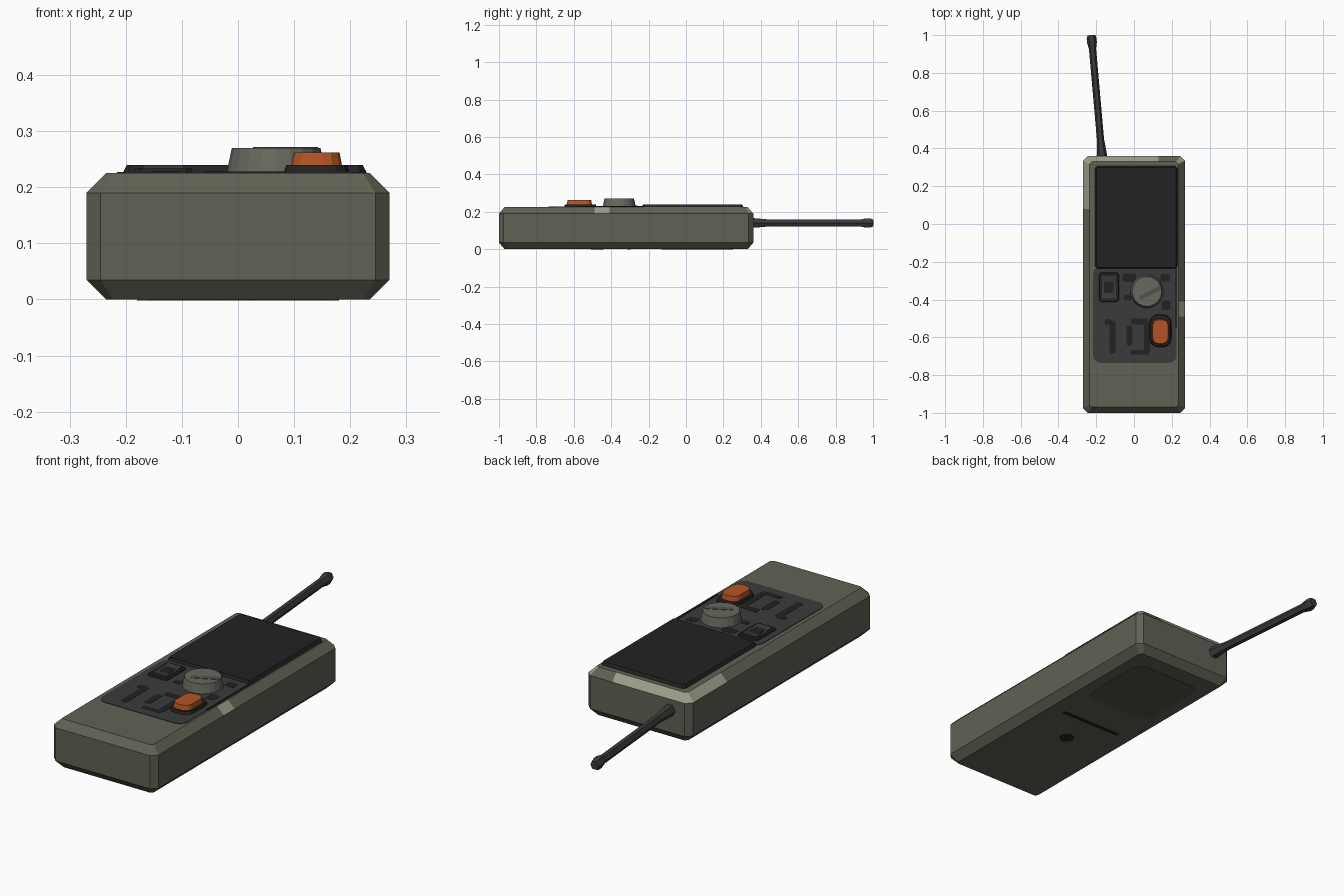
import bpy, bmesh, math
from mathutils import Vector

if "Cube" in bpy.data.objects:
    bpy.data.objects.remove(bpy.data.objects["Cube"])


def material(name, rgb):
    m = bpy.data.materials.new(name)
    m.diffuse_color = (*rgb, 1)
    m.use_nodes = True
    m.node_tree.nodes["Principled BSDF"].inputs["Base Color"].default_value = m.diffuse_color
    return m


OLIVE = material("olive_shell", (0.12, 0.12, 0.09))
KNOB = material("grey_green", (0.135, 0.14, 0.11))
PALE = material("worn_edge", (0.34, 0.34, 0.26))
DARK = material("dark_grey", (0.043, 0.043, 0.044))
BLACK = material("black", (0.016, 0.016, 0.016))
ORANGE = material("orange", (0.45, 0.09, 0.018))
PLATE = material("grey_plate", (0.085, 0.085, 0.072))


def finish(bm, name, *mats):
    bmesh.ops.recalc_face_normals(bm, faces=bm.faces)
    me = bpy.data.meshes.new(name)
    bm.to_mesh(me)
    bm.free()
    for m in mats:
        me.materials.append(m)
    ob = bpy.data.objects.new(name, me)
    bpy.context.collection.objects.link(ob)
    return ob


def rounded(cx, cy, hx, hy, r, n=1):
    """Rectangle outline with each corner turned in n steps."""
    pts = []
    for q, (sx, sy) in enumerate([(1, 1), (-1, 1), (-1, -1), (1, -1)]):
        for i in range(n + 1):
            a = math.pi / 2 * (q + i / n)
            pts.append((cx + sx * (hx - r) + r * math.cos(a),
                        cy + sy * (hy - r) + r * math.sin(a)))
    return pts


def loft_mesh(rings):
    """Skin a stack of matching 3D rings and cap both ends."""
    bm = bmesh.new()
    rows = [[bm.verts.new(p) for p in ring] for ring in rings]
    n = len(rows[0])
    for a, b in zip(rows, rows[1:]):
        for i in range(n):
            j = (i + 1) % n
            bm.faces.new((a[i], a[j], b[j], b[i]))
    bm.faces.new(rows[0][::-1])
    bm.faces.new(rows[-1])
    return bm


def flat(outline, z):
    return [(x, y, z) for x, y in outline]


def slab(name, cx, cy, hx, hy, r, z0, z1, mat, n=1, taper=0.0, angle=0.0):
    lo = flat(rounded(0, 0, hx, hy, r, n), z0)
    hi = flat(rounded(0, 0, hx - taper, hy - taper, max(r - taper * 0.5, 0.001), n), z1)
    ob = finish(loft_mesh([lo, hi]), name, mat)
    ob.location = (cx, cy, 0)
    ob.rotation_euler.z = angle
    return ob


def disc(name, cx, cy, r0, r1, z0, z1, mat, n):
    rings = [[(cx + r * math.cos(2 * math.pi * i / n), cy + r * math.sin(2 * math.pi * i / n), z)
              for i in range(n)] for r, z in ((r0, z0), (r1, z1))]
    return finish(loft_mesh(rings), name, mat)


# Chamfered shell, with worn stretches along the top edge
full = rounded(0, -0.32, 0.27, 0.68, 0.025)
inset = rounded(0, -0.32, 0.235, 0.65, 0.012)
bm = loft_mesh([flat(inset, 0), flat(full, 0.035), flat(full, 0.19), flat(inset, 0.225)])
for co, no in (((0, 0.08, 0), (0, 1, 0)), ((0, -0.41, 0), (0, 1, 0)),
               ((0, -0.49, 0), (0, 1, 0)), ((0.13, 0, 0), (1, 0, 0))):
    bmesh.ops.bisect_plane(bm, geom=bm.verts[:] + bm.edges[:] + bm.faces[:],
                           plane_co=co, plane_no=no)
bmesh.ops.recalc_face_normals(bm, faces=bm.faces)
for f in bm.faces:
    c = f.calc_center_median()
    if 0.2 < f.normal.z < 0.95:
        back = c.y > 0.33 and (c.x < 0.13 or c.x > 0.23)
        left = c.x < -0.24 and 0.08 < c.y < 0.34
        right = c.x > 0.24 and -0.49 < c.y < -0.41
        f.material_index = int(back or left or right)
finish(bm, "shell", OLIVE, PALE)

TOP = 0.225

# Screen and control panel
slab("screen", 0.012, 0.035, 0.22, 0.274, 0.012, 0.22, 0.24, BLACK, taper=0.01)
slab("control_panel", 0.005, -0.48, 0.221, 0.255, 0.04, 0.222, 0.2275, DARK, n=4)
slab("panel_side_strip", 0.223, -0.39, 0.005, 0.16, 0.002, 0.222, 0.23, BLACK)

# Rocker switch
slab("switch_frame", -0.133, -0.335, 0.055, 0.08, 0.012, 0.222, 0.233, BLACK, taper=0.005)
bm = loft_mesh([[(x, y, z) for y, z in ((-0.395, 0.23), (-0.275, 0.23), (-0.275, 0.24),
                                        (-0.335, 0.234), (-0.395, 0.24))]
                for x in (-0.17, -0.096)])
finish(bm, "switch_rocker", DARK)
slab("switch_mark", -0.133, -0.335, 0.025, 0.03, 0.004, 0.232, 0.237, BLACK)

# Rotary knob with pointer
knob = disc("knob", 0.068, -0.357, 0.089, 0.079, 0.222, 0.27, KNOB, 20)
slab("knob_pointer", 0.085, -0.365, 0.062, 0.012, 0.006, 0.265, 0.2715, PLATE,
     angle=math.radians(27))

# Push button in its oval collar
slab("button_collar", 0.14, -0.565, 0.06, 0.088, 0.045, 0.222, 0.24, BLACK, n=3, taper=0.006)
slab("push_button", 0.14, -0.57, 0.046, 0.068, 0.034, 0.235, 0.262, ORANGE, n=3, taper=0.005)

# Dark printed marks on the panel
marks = [(-0.115, -0.60, 0.016, 0.085), (-0.135, -0.52, 0.02, 0.016),
         (-0.025, -0.59, 0.016, 0.052), (0.07, -0.60, 0.016, 0.08),
         (0.03, -0.515, 0.045, 0.016), (0.03, -0.68, 0.05, 0.012),
         (-0.025, -0.285, 0.035, 0.022), (0.165, -0.285, 0.025, 0.02),
         (0.17, -0.43, 0.022, 0.025), (-0.035, -0.39, 0.02, 0.016)]
for i, (x, y, hx, hy) in enumerate(marks):
    slab(f"panel_mark_{i + 1}", x, y, hx, hy, 0.009, 0.225, 0.2285, BLACK, n=2)

# Antenna leaning outward, flared at the root and the tip
a, b = Vector((-0.168, 0.34, 0.14)), Vector((-0.226, 1.0, 0.14))
axis = (b - a).normalized()
side = axis.cross(Vector((0, 0, 1)))
rings = []
for t, r in ((0, 0.027), (0.04, 0.027), (0.17, 0.019), (0.89, 0.019),
             (0.94, 0.026), (0.975, 0.026), (1.0, 0.02)):
    c = a.lerp(b, t)
    rings.append([c + side * r * math.cos(k * math.pi / 3) * 1.0
                  + Vector((0, 0, 1.08 * r * math.sin(k * math.pi / 3))) for k in range(6)])
finish(loft_mesh(rings), "antenna", DARK)

# Underside details: cover plate, slot and screw
slab("battery_cover", 0, 0.06, 0.18, 0.19, 0.05, 0.0, 0.004, PLATE, n=4).location.z = -0.002
slab("underside_slot", 0, -0.305, 0.16, 0.009, 0.004, 0.0, 0.004, BLACK).location.z = -0.002
disc("underside_screw", 0, -0.475, 0.034, 0.034, -0.002, 0.002, BLACK, 12)
